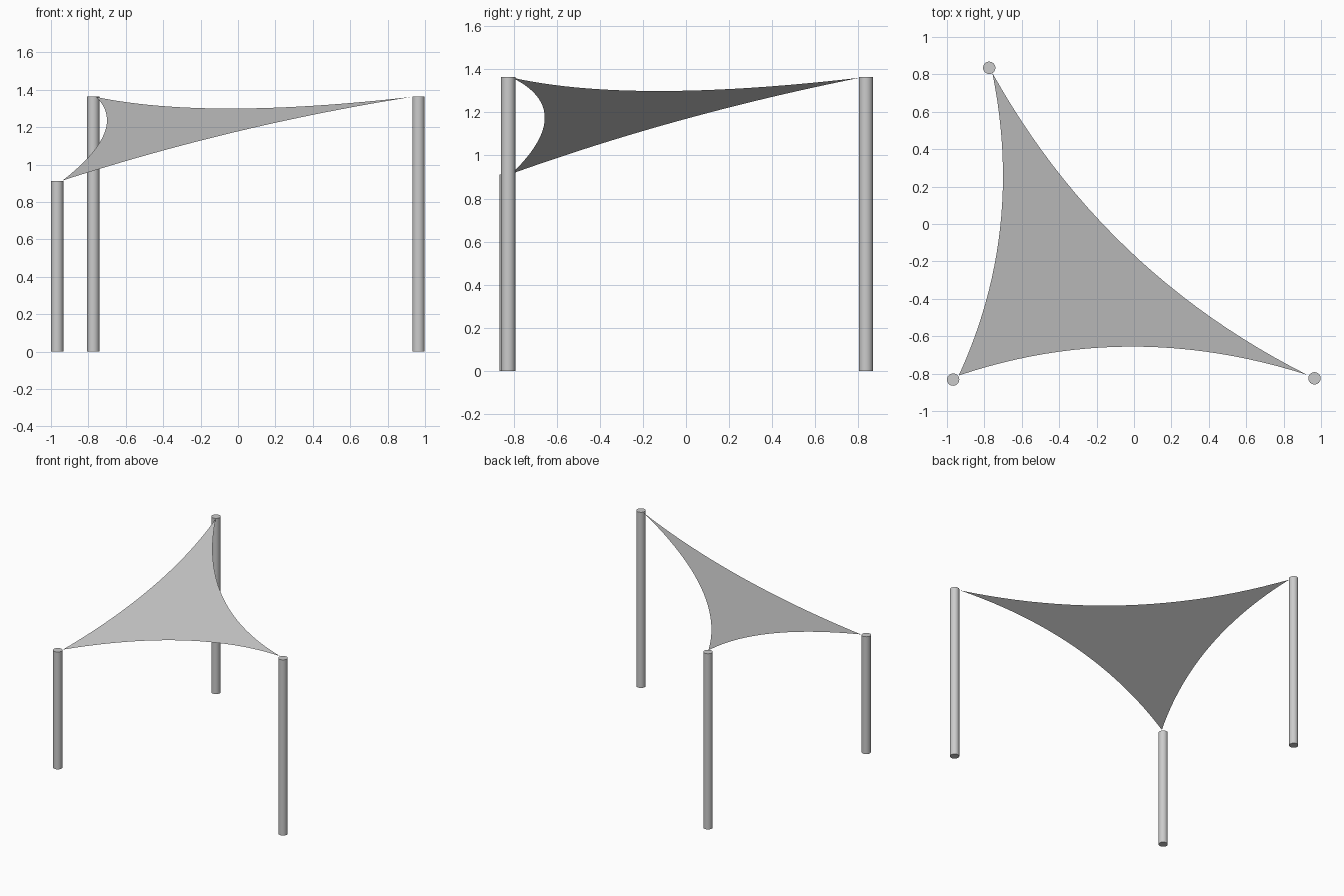
import bpy, bmesh
from mathutils import Vector

if "Cube" in bpy.data.objects:
    bpy.data.objects.remove(bpy.data.objects["Cube"])

POST_RADIUS = 0.033
EDGE_STEPS = 24


# Round posts: one low, two tall
def add_post(name, x, y, height):
    bpy.ops.mesh.primitive_cylinder_add(vertices=32, radius=POST_RADIUS, depth=height,
                                        location=(x, y, height / 2))
    post = bpy.context.object
    post.name = name
    bpy.ops.object.shade_smooth_by_angle()
    return post


add_post("low_post", -0.967, -0.832, 0.912)
add_post("tall_post_back", -0.774, 0.835, 1.365)
add_post("tall_post_right", 0.965, -0.825, 1.365)


# Shade sail: flat tilted triangle whose edges sag inwards
low = Vector((-0.937, -0.810))
right = Vector((0.927, -0.807))
back = Vector((-0.757, 0.807))


def on_plane(p):
    return Vector((p.x, p.y, 0.915 + 0.239 * (p.x - low.x) + 0.249 * (p.y - low.y)))


def sagging_edge(a, b, sag):
    sag = Vector(sag)
    steps = [i / EDGE_STEPS for i in range(EDGE_STEPS)]
    return [on_plane(a.lerp(b, t) + sag * 4 * t * (1 - t)) for t in steps]


outline = (sagging_edge(low, right, (-0.009, 0.153))
           + sagging_edge(right, back, (-0.124, -0.129))
           + sagging_edge(back, low, (0.131, -0.0215)))

bm = bmesh.new()
sheet = bm.faces.new([bm.verts.new(p) for p in outline])
bmesh.ops.triangulate(bm, faces=[sheet])
mesh = bpy.data.meshes.new("shade_sail")
bm.to_mesh(mesh)
bm.free()
sail = bpy.data.objects.new("shade_sail", mesh)
bpy.context.collection.objects.link(sail)
